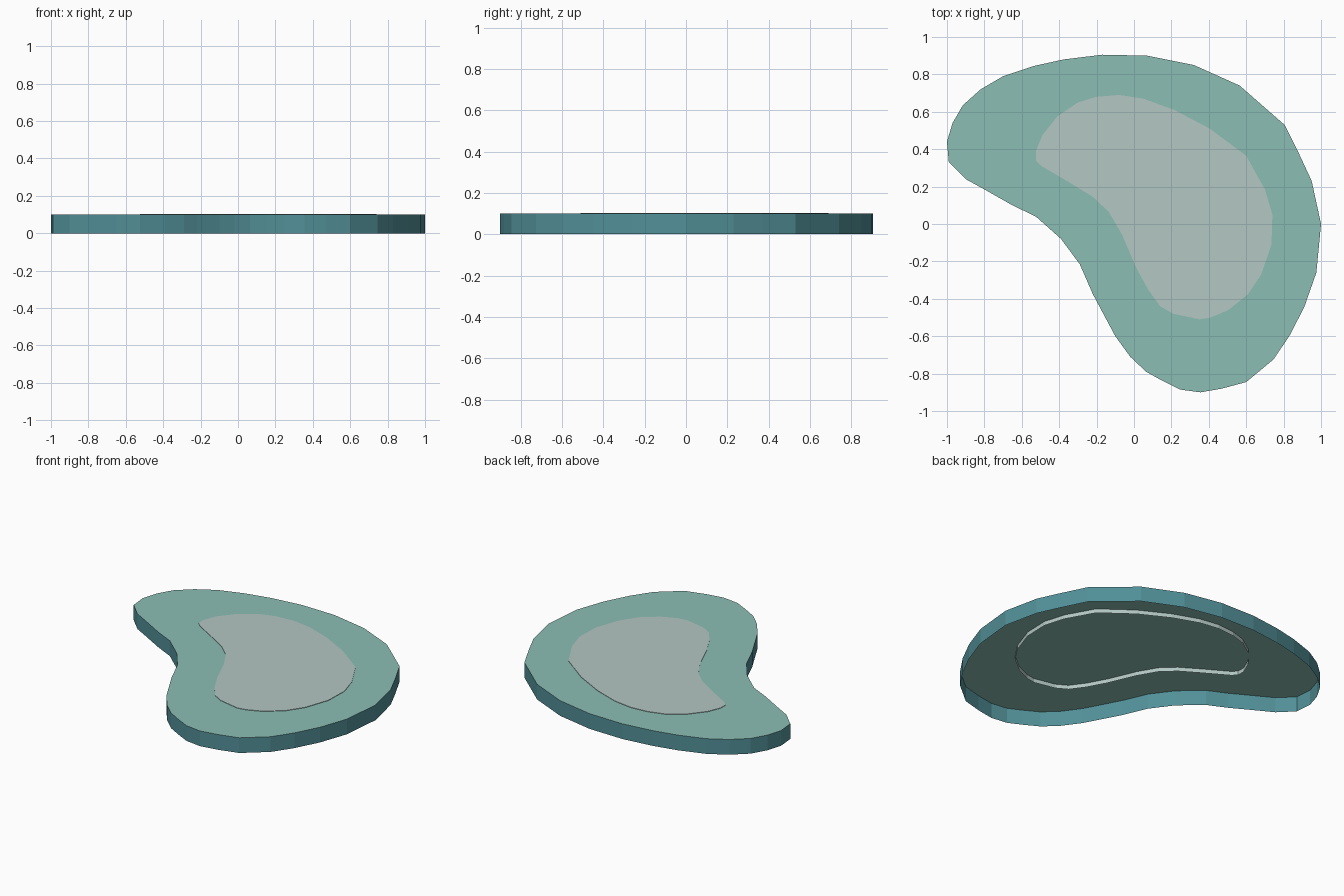
import bpy, bmesh

if "Cube" in bpy.data.objects:
    bpy.data.objects.remove(bpy.data.objects["Cube"])

# Colours
def material(name, srgb):
    m = bpy.data.materials.new(name)
    lin = [((c / 255 + 0.055) / 1.055) ** 2.4 for c in srgb]
    m.diffuse_color = (*lin, 1)
    m.use_nodes = True
    m.node_tree.nodes["Principled BSDF"].inputs["Base Color"].default_value = m.diffuse_color
    return m

wall_teal = material("wall_teal", (82, 144, 152))
top_green = material("top_green", (139, 190, 180))
pale_grey = material("pale_grey", (179, 199, 195))

# Open-bottomed slab: one cap with a skirt of walls below it
def slab(name, outline, z0, z1, cap_mat, wall_mat):
    bm = bmesh.new()
    low = [bm.verts.new((x, y, z0)) for x, y in outline]
    high = [bm.verts.new((x, y, z1)) for x, y in outline]
    n = len(outline)
    for i in range(n):
        j = (i + 1) % n
        # outlines run clockwise, so this winding faces outward
        bm.faces.new((low[j], low[i], high[i], high[j])).material_index = 1
    cap = bm.faces.new(high[::-1])
    cap.normal_update()
    bmesh.ops.triangulate(bm, faces=[cap])
    me = bpy.data.meshes.new(name)
    bm.to_mesh(me)
    bm.free()
    me.materials.append(cap_mat)
    me.materials.append(wall_mat)
    ob = bpy.data.objects.new(name, me)
    bpy.context.collection.objects.link(ob)
    return ob

# Kidney-shaped outlines, clockwise seen from above
border = [(-1, .44), (-.97, .54), (-.915, .635), (-.82, .72), (-.7, .79), (-.535, .845),
          (-.375, .88), (-.17, .905), (.07, .9), (.32, .85), (.565, .74), (.805, .53),
          (.885, .37), (.95, .23), (1, 0), (.975, -.26), (.91, -.445), (.83, -.6),
          (.745, -.725), (.6, -.845), (.47, -.88), (.355, -.9), (.245, -.885),
          (.155, -.84), (.065, -.79), (-.02, -.71), (-.1, -.6), (-.22, -.375),
          (-.29, -.215), (-.39, -.08), (-.525, .04), (-.65, .1), (-.8, .185),
          (-.9, .24), (-.99, .33)]
centre = [(-.525, .34), (-.525, .39), (-.49, .475), (-.41, .575), (-.3, .65), (-.2, .68),
          (-.08, .69), (.05, .67), (.215, .61), (.405, .51), (.6, .365), (.7, .185),
          (.74, .05), (.735, -.11), (.68, -.27), (.61, -.375), (.505, -.46), (.41, -.5),
          (.35, -.51), (.21, -.48), (.14, -.44), (.075, -.35), (.01, -.23),
          (-.065, -.055), (-.135, .065), (-.22, .145), (-.35, .225), (-.495, .31)]

slab("base_slab", border, 0, 0.1, top_green, wall_teal)
# Inlay skirt hangs a little below the slab's top, its cap sits just above it
slab("centre_inlay", centre, 0.073, 0.103, pale_grey, pale_grey)
